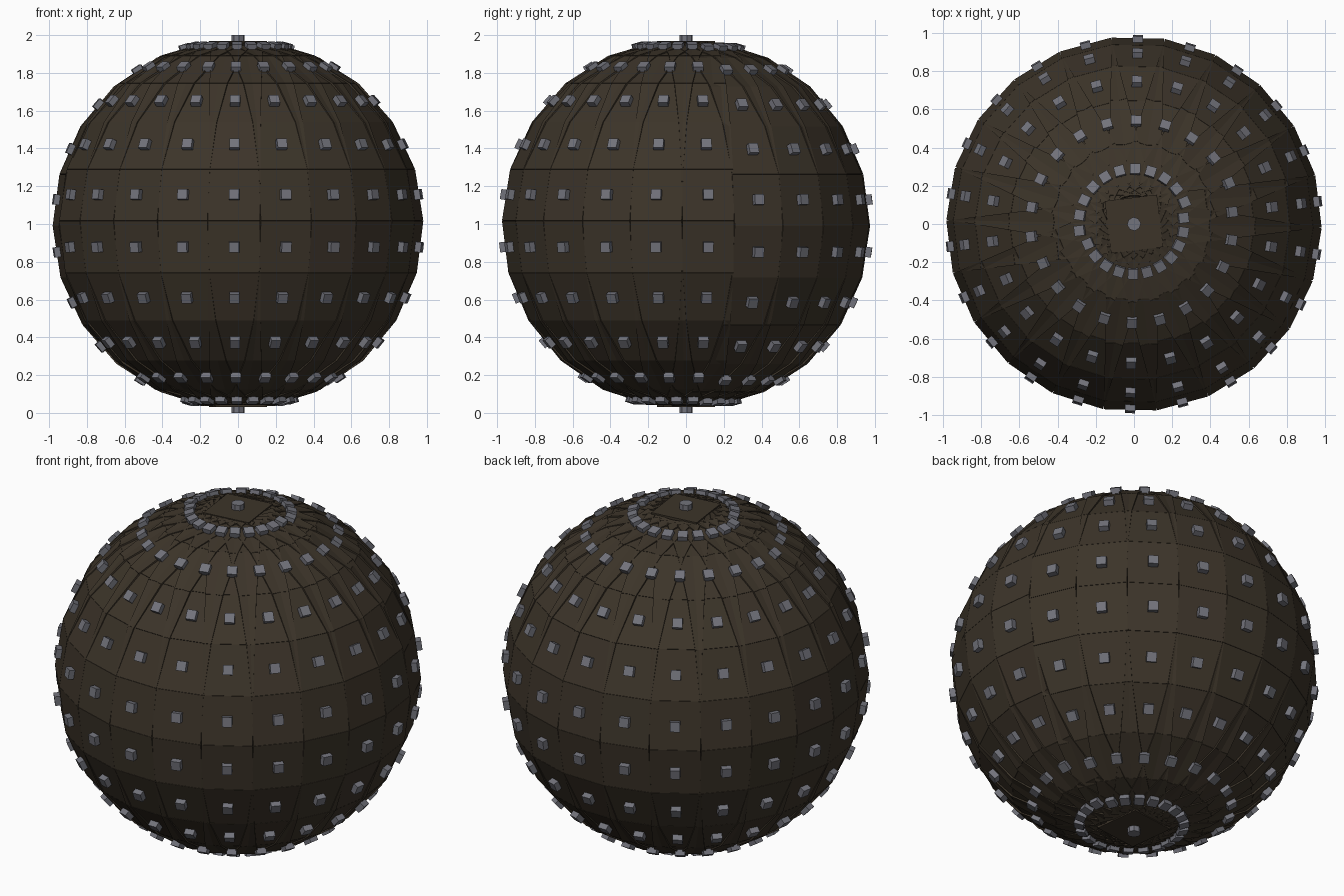
import bpy, bmesh
from math import radians, pi, sin, cos
from mathutils import Matrix, Vector

if "Cube" in bpy.data.objects:
    bpy.data.objects.remove(bpy.data.objects["Cube"])

R = 0.962            # distance from centre to the outer face of a panel
HALF = 0.1375        # half side of a panel
COLS, ROWS = 22, 11
STEP = 360 / COLS
CENTRE = Vector((0, 0, 1))


def material(name, rgb):
    m = bpy.data.materials.new(name)
    m.diffuse_color = (*rgb, 1)
    m.use_nodes = True
    m.node_tree.nodes["Principled BSDF"].inputs["Base Color"].default_value = m.diffuse_color
    return m


def frame(lon, lat):
    """Matrix whose z axis points outwards at the given longitude / latitude."""
    lo, la = radians(lon), radians(lat)
    n = Vector((cos(la) * cos(lo), cos(la) * sin(lo), sin(la)))
    e = Vector((-sin(lo), cos(lo), 0))
    u = n.cross(e)
    m = Matrix((e, u, n)).transposed().to_4x4()
    m.translation = CENTRE
    return m


def add_box(bm, m, half, z0, z1):
    mid = Matrix.Translation((0, 0, (z0 + z1) / 2))
    size = Matrix.Diagonal((2 * half, 2 * half, z1 - z0, 1))
    bmesh.ops.create_cube(bm, size=1, matrix=m @ mid @ size)


def finish(bm, name, mat):
    me = bpy.data.meshes.new(name)
    bm.to_mesh(me)
    bm.free()
    me.materials.append(mat)
    ob = bpy.data.objects.new(name, me)
    bpy.context.collection.objects.link(ob)


brown = material("dark brown", (0.045, 0.034, 0.022))
grey = material("steel grey", (0.17, 0.172, 0.2))

# Positions: ten rings, the two halves slightly shifted against each other
places = []
for c in range(COLS):
    az = c * STEP - 90
    back = 16 < az < 196
    shift = -0.6 if back else 1.0
    for r in range(1, ROWS):
        lat = -90 + r * 180 / ROWS + shift
        places.append(frame(az - 1.2, lat))
poles = [frame(7 - 90, 90), frame(7 - 90, -90)]

# Square plates and the studs on them
plates, studs = bmesh.new(), bmesh.new()
for m in places:
    add_box(plates, m, HALF, R - 0.02, R)
    add_box(studs, m, 0.027, R - 0.01, R + 0.032)
for m in poles:
    add_box(plates, m, HALF, R - 0.016, R + 0.006)
    bmesh.ops.create_cone(studs, cap_ends=True, segments=8, radius1=0.036, radius2=0.036,
                          depth=0.04, matrix=m @ Matrix.Translation((0, 0, 0.98)))

finish(plates, "shell_plates", brown)
finish(studs, "studs", grey)
